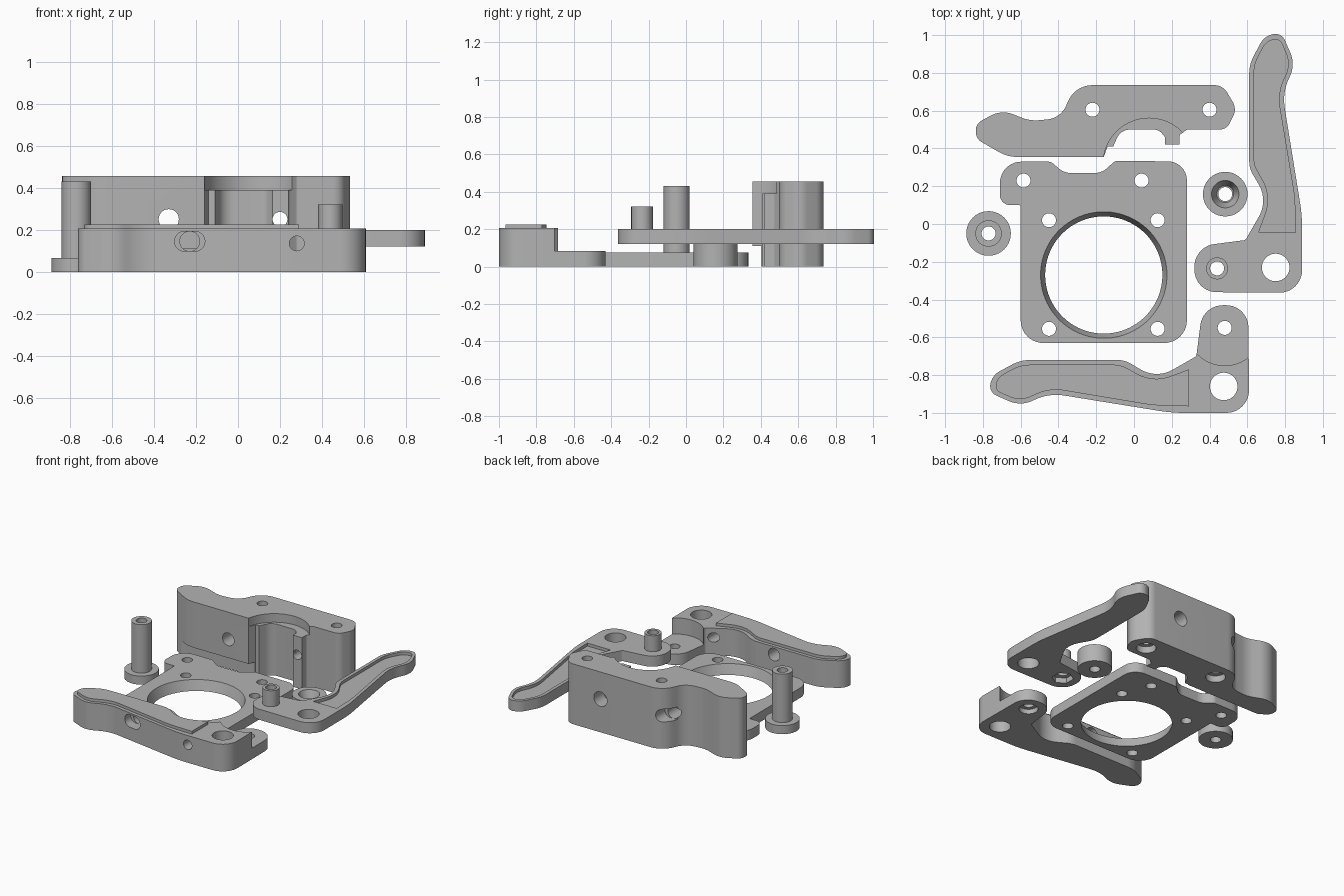
import bpy, bmesh, math
from mathutils import Vector, Matrix

cube = bpy.data.objects.get("Cube")
if cube:
    bpy.data.objects.remove(cube, do_unlink=True)

grey = bpy.data.materials.new("plain_grey")
grey.use_nodes = True
grey.diffuse_color = (0.45, 0.45, 0.45, 1)
grey.node_tree.nodes["Principled BSDF"].inputs["Base Color"].default_value = grey.diffuse_color


def add_object(name, bm):
    bmesh.ops.recalc_face_normals(bm, faces=bm.faces)
    mesh = bpy.data.meshes.new(name)
    bm.to_mesh(mesh)
    bm.free()
    mesh.materials.append(grey)
    obj = bpy.data.objects.new(name, mesh)
    bpy.context.collection.objects.link(obj)
    return obj


def rounded(corners, steps=10):
    """Closed outline from (x, y, radius) corners."""
    out = []
    for i, (x, y, r) in enumerate(corners):
        p = Vector((x, y))
        a = Vector(corners[i - 1][:2]) - p
        b = Vector(corners[(i + 1) % len(corners)][:2]) - p
        if r == 0:
            out.append(p)
            continue
        half = a.angle(b) / 2
        t = min(r / math.tan(half), 0.495 * a.length, 0.495 * b.length)
        a.normalize()
        b.normalize()
        radius = t * math.tan(half)
        centre = p + (a + b).normalized() * radius / math.sin(half)
        s, e = p + a * t - centre, p + b * t - centre
        start = math.atan2(s.y, s.x)
        turn = math.atan2(e.y, e.x) - start
        turn = (turn + math.pi) % math.tau - math.pi
        for k in range(steps + 1):
            ang = start + turn * k / steps
            out.append(centre + radius * Vector((math.cos(ang), math.sin(ang))))
    return out


def prism(name, outline, low, high):
    bm = bmesh.new()
    face = bm.faces.new([bm.verts.new((p.x, p.y, low)) for p in outline])
    new = bmesh.ops.extrude_face_region(bm, geom=[face])["geom"]
    moved = [v for v in new if isinstance(v, bmesh.types.BMVert)]
    bmesh.ops.translate(bm, verts=moved, vec=(0, 0, high - low))
    return add_object(name, bm)


def round_bar(name, x, y, r, low, high, top=None, sides=40):
    bm = bmesh.new()
    bmesh.ops.create_cone(bm, cap_ends=True, segments=sides, radius1=r,
                          radius2=r if top is None else top, depth=high - low,
                          matrix=Matrix.Translation((x, y, (low + high) / 2)))
    return add_object(name, bm)


def side_bar(x, z, r, front, back, width=0):
    """Cutter along y, round or stretched into a slot."""
    box = [(-r - width, -r, r), (r + width, -r, r), (r + width, r, r), (-r - width, r, r)]
    cutter = prism("cutter", rounded(box), 0, back - front)
    turn = Matrix.Rotation(math.pi / 2, 4, "X")
    cutter.data.transform(Matrix.Translation((x, back, z)) @ turn)
    return cutter


def combine(obj, other, operation="DIFFERENCE"):
    mod = obj.modifiers.new("join", "BOOLEAN")
    mod.operation = operation
    mod.solver = "EXACT"
    mod.object = other
    bpy.context.view_layer.objects.active = obj
    bpy.ops.object.modifier_apply(modifier=mod.name)
    bpy.data.objects.remove(other, do_unlink=True)


def bore(obj, x, y, r, low=-0.1, high=0.6, top=None, sides=40):
    combine(obj, round_bar("cutter", x, y, r, low, high, top, sides))


def finish(obj):
    bpy.ops.object.select_all(action="DESELECT")
    obj.select_set(True)
    bpy.context.view_layer.objects.active = obj
    bpy.ops.object.shade_smooth_by_angle(angle=math.radians(28))


SMALL, LARGE, FLANGE = 0.037, 0.073, 0.118

# Shared handle outline and its grip panel
handle = [(-.6, -.72, .2), (-.05, -.72, .14), (.12, -.82, .3), (.33, -.7, .02),
          (.365, -.43, .12), (.605, -.43, .118), (.61, -1, .12), (.2, -1, .9),
          (-.45, -.895, .3), (-.6, -.965, .15), (-.77, -.89, .07), (-.75, -.8, .1)]
grip = [(-.6, -.745, .2), (-.07, -.745, .14), (.1, -.84, .3), (.29, -.77, 0),
        (.29, -.965, 0), (.1, -.96, .8), (-.45, -.868, .3), (-.6, -.94, .14),
        (-.74, -.88, .06), (-.72, -.81, .08)]


def turned(corners):
    """Mirror the handle onto the side lever."""
    return [(-.11 - y, .245 - x, r) for x, y, r in corners]


# Front handle with raised grip and stepped lug
front = prism("front_handle", rounded(handle), 0, 0.205)
combine(front, prism("grip", rounded(grip), 0.15, 0.226), "UNION")
bore(front, 0.48, -0.55, 0.2, 0.083, 0.4)
bore(front, 0.475, -0.86, LARGE)
bore(front, 0.48, -0.55, SMALL)
bore(front, 0.48, -0.55, 0.065, -0.1, 0.035)
combine(front, side_bar(-0.23, 0.145, 0.047, -1.1, -0.85, 0.025))
combine(front, side_bar(-0.23, 0.145, 0.047, -0.9, -0.6))
combine(front, side_bar(0.28, 0.135, 0.035, -1.1, -0.6))
finish(front)

# Side lever with sunken grip, hollow peg and hexagonal nut seat
lever = prism("side_lever", rounded(turned(handle)), 0.12, 0.2)
combine(lever, prism("cutter", rounded(turned(grip)), 0.178, 0.3))
combine(lever, round_bar("peg", 0.44, -0.235, 0.058, 0.15, 0.32), "UNION")
bore(lever, 0.75, -0.23, LARGE)
bore(lever, 0.44, -0.235, SMALL)
bore(lever, 0.44, -0.235, 0.075, 0.05, 0.16, sides=6)
finish(lever)

# Base plate with ear, scalloped edge and large opening
plate = prism("base_plate", rounded([
    (-.6, -.63, .12), (.28, -.63, .12), (.28, .33, .1), (-.1, .335, .04),
    (-.17, .27, .1), (-.37, .27, .1), (-.44, .33, .04), (-.71, .33, .118),
    (-.71, .1, .11), (-.6, .1, .01)]), 0, 0.075)
bore(plate, -0.16, -0.27, 0.31, -0.001, 0.076, 0.335, 96)
for x in (-0.45, 0.125):
    for y in (-0.555, 0.02):
        bore(plate, x, y, SMALL)
for x in (-0.585, 0.04):
    bore(plate, x, 0.23, SMALL)
finish(plate)

# Tall rear clamp with curved seat
rear = prism("rear_clamp", rounded([
    (-.16, .355, 0), (-.14, .41, 0), (-.11, .41, 0), (-.07, .5, .08), (.13, .5, .06),
    (.165, .46, .03), (.165, .42, 0), (.24, .42, 0), (.24, .47, .02), (.28, .5, .02),
    (.49, .5, .06), (.545, .61, .08), (.47, .735, .08), (-.31, .735, .14),
    (-.39, .56, .12), (-.55, .545, .2), (-.7, .605, .14), (-.84, .53, .06),
    (-.835, .45, .06), (-.67, .355, .2)]), 0, 0.455)
bore(rear, 0.08, 0.316, 0.244, 0.39, 0.6, sides=96)
step = [(-.9, .2, 0), (.1, .2, 0), (.1, .405, 0), (-.9, .405, 0)]
combine(rear, prism("cutter", rounded(step), -0.1, 0.11))
for x in (-0.22, 0.4):
    bore(rear, x, 0.605, SMALL)
    bore(rear, x, 0.605, 0.068, -0.1, 0.05)
combine(rear, side_bar(-0.33, 0.25, 0.048, 0.2, 0.9))
combine(rear, side_bar(-0.33, 0.25, 0.048, 0.62, 0.9, 0.025))
combine(rear, side_bar(0.2, 0.25, 0.035, 0.2, 0.9))
combine(rear, side_bar(0.2, 0.25, 0.055, 0.62, 0.9))
finish(rear)

# Flanged hollow post
post = round_bar("flanged_post", -0.77, -0.05, FLANGE, 0, 0.065)
combine(post, round_bar("shaft", -0.77, -0.05, 0.07, 0.03, 0.43), "UNION")
bore(post, -0.77, -0.05, SMALL)
finish(post)

# Countersunk bushing
bushing = round_bar("bushing", 0.483, 0.158, FLANGE, 0, 0.13)
bore(bushing, 0.483, 0.158, SMALL)
bore(bushing, 0.483, 0.158, 0.045, 0.05, 0.131, LARGE)
finish(bushing)
